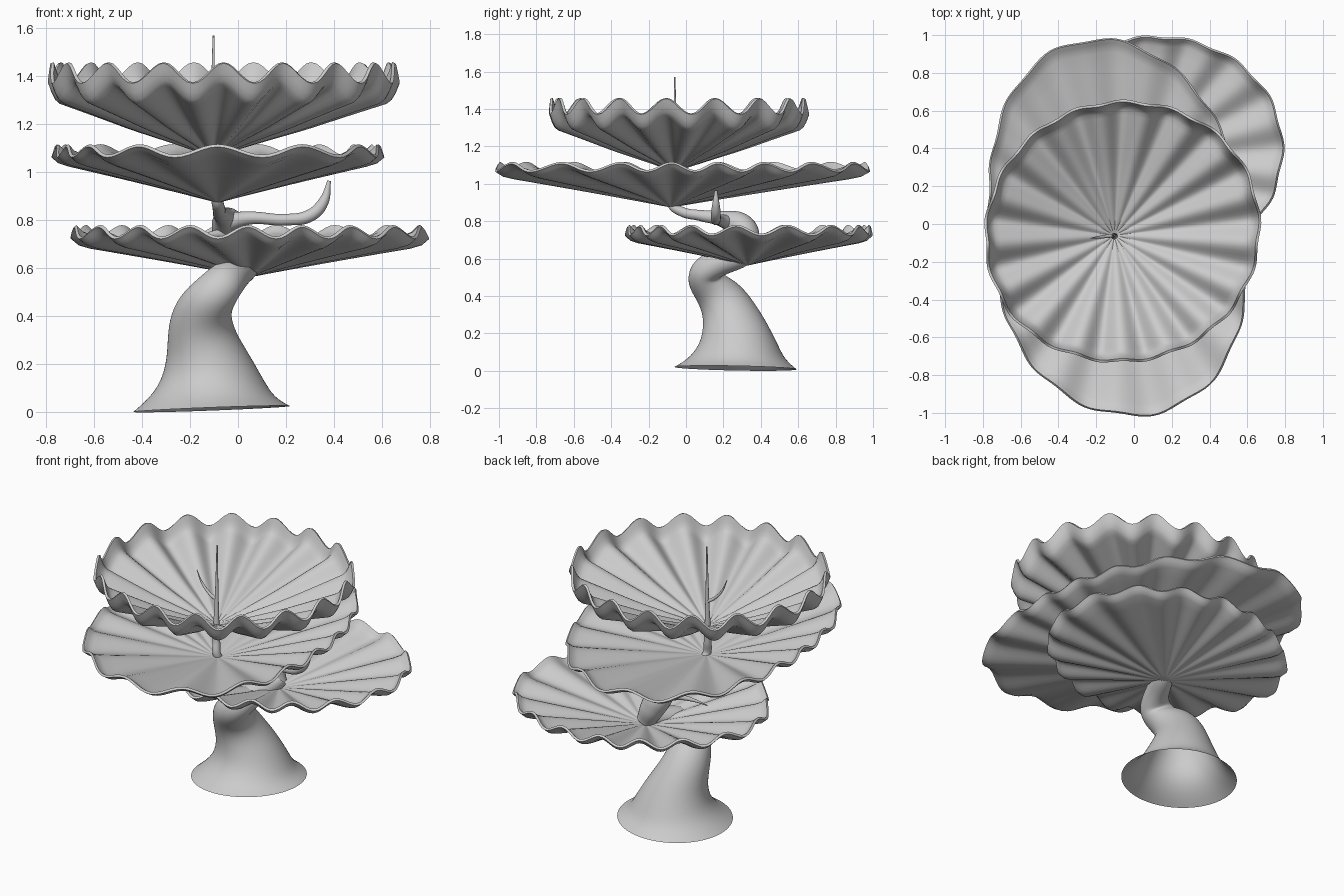
import bpy, bmesh, math
from mathutils import Vector

if "Cube" in bpy.data.objects:
    bpy.data.objects.remove(bpy.data.objects["Cube"])


def finish(ob):
    bpy.ops.object.select_all(action='DESELECT')
    bpy.context.view_layer.objects.active = ob
    ob.select_set(True)
    bpy.ops.object.convert(target='MESH')
    bpy.ops.object.shade_smooth_by_angle(angle=math.radians(60))


def add_mesh(name, bm):
    bmesh.ops.recalc_face_normals(bm, faces=bm.faces)
    me = bpy.data.meshes.new(name)
    bm.to_mesh(me)
    bm.free()
    ob = bpy.data.objects.new(name, me)
    bpy.context.collection.objects.link(ob)
    return ob


def tube(name, pts):
    """Tapered smooth tube through (x, y, z, radius) points."""
    cu = bpy.data.curves.new(name, 'CURVE')
    cu.dimensions = '3D'
    cu.bevel_depth = 1.0
    cu.bevel_resolution = 8
    cu.resolution_u = 10
    cu.use_fill_caps = True
    sp = cu.splines.new('BEZIER')
    sp.radius_interpolation = 'CARDINAL'
    sp.bezier_points.add(len(pts) - 1)
    for bp, (x, y, z, r) in zip(sp.bezier_points, pts):
        bp.co = (x, y, z)
        bp.radius = r
        bp.handle_left_type = bp.handle_right_type = 'AUTO'
    ob = bpy.data.objects.new(name, cu)
    bpy.context.collection.objects.link(ob)
    finish(ob)


def loft(name, rings, seg=32):
    """Open skin through tilted circles: (centre, radius, normal)."""
    bm = bmesh.new()
    prev = None
    for c, r, n in rings:
        n = Vector(n).normalized()
        u = (Vector((1, 0, 0)) - n * n.x).normalized()
        v = n.cross(u)
        ring = [bm.verts.new(Vector(c) + r * (u * math.cos(a) + v * math.sin(a)))
                for a in (2 * math.pi * i / seg for i in range(seg))]
        if prev:
            for i in range(seg):
                j = (i + 1) % seg
                bm.faces.new((prev[i], prev[j], ring[j], ring[i]))
        prev = ring
    ob = add_mesh(name, bm)
    ob.modifiers.new('smooth', 'SUBSURF').levels = 2
    finish(ob)


def lerp_profile(prof, s):
    for (s0, z0), (s1, z1) in zip(prof, prof[1:]):
        if s <= s1:
            return z0 + (z1 - z0) * (s - s0) / (s1 - s0)
    return prof[-1][1]


def dish(name, apex, center, axes, tilt, prof, amp, lumps=(), lobes=17, thick=0.014):
    """Fluted oval bowl; prof gives height against fraction of radius,
    lumps are (angle, amount) swellings of the outline."""
    bm = bmesh.new()
    n = lobes * 12
    fr = [0.06, 0.14, 0.22, 0.3, 0.38, 0.46, 0.54, 0.62, 0.7, 0.78, 0.85,
          0.9, 0.935, 0.96, 0.98, 0.992, 1.0]
    tip = bm.verts.new((*apex, prof[0][1]))
    a, b = axes
    t = math.radians(tilt)
    prev = None
    for s in fr:
        ring = []
        for i in range(n):
            th = 2 * math.pi * i / n
            w = math.cos(lobes * (th + math.pi / 2))
            # polar radius of the tilted ellipse
            r = a * b / math.hypot(b * math.cos(th - t), a * math.sin(th - t))
            for ang, amt in lumps:
                r *= 1 + amt * max(0, math.cos(th - math.radians(ang))) ** 8
            r *= s * (1 - 0.01 * w * s * s)
            x = apex[0] + (center[0] - apex[0]) * s + r * math.cos(th)
            y = apex[1] + (center[1] - apex[1]) * s + r * math.sin(th)
            z = lerp_profile(prof, s) + amp * w * s ** 1.3
            ring.append(bm.verts.new((x, y, z)))
        for i in range(n):
            j = (i + 1) % n
            if prev:
                bm.faces.new((prev[i], ring[i], ring[j], prev[j]))
            else:
                bm.faces.new((tip, ring[i], ring[j]))
        prev = ring
    ob = add_mesh(name, bm)
    m = ob.modifiers.new('thickness', 'SOLIDIFY')
    m.thickness = thick
    m.offset = 0
    finish(ob)


# Three fluted dishes
dish('lower_dish', (0.05, 0.33), (0.04, 0.335), (0.755, 0.645), 18,
     [(0, 0.57), (0.9, 0.71), (0.96, 0.725), (1, 0.752)], 0.024,
     [(215, -0.08), (125, -0.02), (305, -0.03)])
dish('middle_dish', (-0.085, -0.08), (-0.085, -0.015), (0.98, 0.675), 97,
     [(0, 0.88), (0.9, 1.05), (0.96, 1.065), (1, 1.09)], 0.022,
     [(125, 0.05), (235, 0.05), (307, 0.06)])
dish('upper_dish', (-0.105, -0.06), (-0.06, -0.04), (0.72, 0.685), 5,
     [(0, 1.07), (0.5, 1.2), (0.95, 1.335), (0.975, 1.365), (1, 1.415)], 0.042,
     [(40, 0.02), (220, 0.03)])

# Flared, hollow foot curling up under the lower dish
loft('foot', [((-0.11, 0.265, 0.014), 0.329, (-0.038, 0.02, 1)),
              ((-0.108, 0.268, 0.06), 0.262, (0, 0, 1)),
              ((-0.105, 0.282, 0.13), 0.215, (0, 0, 1)),
              ((-0.12, 0.265, 0.23), 0.175, (0, -0.1, 1)),
              ((-0.152, 0.23, 0.33), 0.142, (0, -0.25, 1)),
              ((-0.155, 0.175, 0.42), 0.122, (0.1, -0.4, 1)),
              ((-0.11, 0.1, 0.49), 0.105, (0.4, -0.2, 1)),
              ((-0.05, 0.105, 0.55), 0.088, (0.8, 0.5, 0.7)),
              ((-0.01, 0.2, 0.585), 0.068, (0.4, 0.9, 0.35)),
              ((0.03, 0.29, 0.605), 0.06, (0.3, 0.9, 0.3)),
              ((0.045, 0.33, 0.63), 0.055, (0.2, 0.6, 0.7))])

# Stem bulging above the lower dish, curling to the middle one and on up
tube('upper_stem', [(0.045, 0.33, 0.6, 0.055), (0.0, 0.325, 0.69, 0.072),
                    (-0.035, 0.29, 0.77, 0.075), (-0.055, 0.2, 0.81, 0.045),
                    (-0.075, 0.08, 0.83, 0.03), (-0.08, -0.02, 0.85, 0.026),
                    (-0.088, -0.075, 0.89, 0.024), (-0.1, -0.07, 0.98, 0.021),
                    (-0.105, -0.06, 1.2, 0.012), (-0.102, -0.06, 1.57, 0.004)])

# Side tendrils
tube('side_branch', [(-0.05, 0.23, 0.79, 0.04), (0.05, 0.175, 0.81, 0.027),
                     (0.2, 0.16, 0.803, 0.024), (0.3, 0.16, 0.82, 0.026),
                     (0.355, 0.16, 0.875, 0.022), (0.38, 0.16, 0.965, 0.008)])
tube('low_tendril', [(-0.02, 0.28, 0.74, 0.03), (-0.1, 0.22, 0.74, 0.018),
                     (-0.17, 0.17, 0.72, 0.01), (-0.24, 0.13, 0.69, 0.003)])
tube('top_twig', [(-0.105, -0.06, 1.23, 0.01), (-0.15, -0.066, 1.26, 0.009),
                  (-0.2, -0.072, 1.32, 0.006), (-0.23, -0.076, 1.39, 0.002)])
